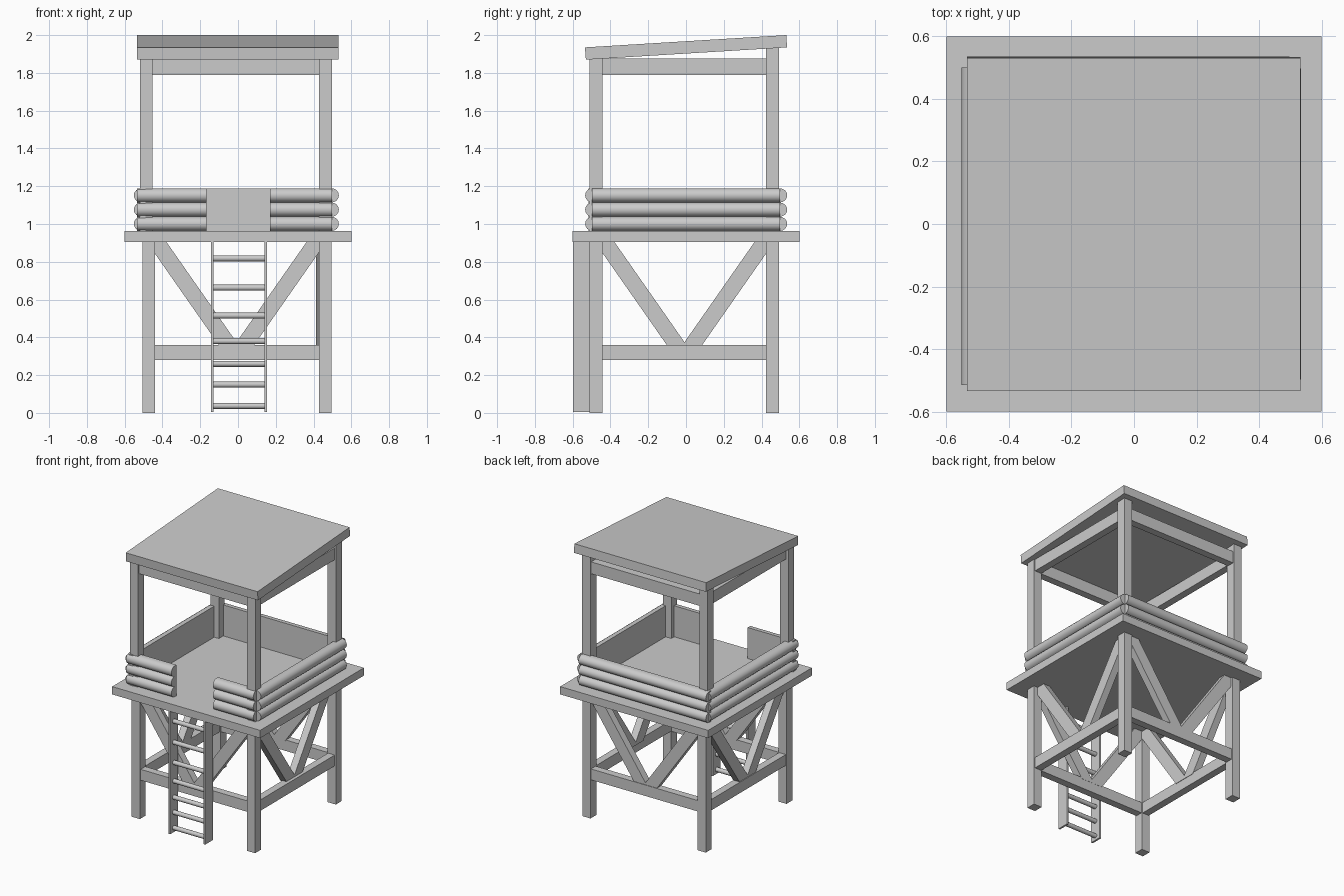
import bpy, math

if "Cube" in bpy.data.objects:
    bpy.data.objects.remove(bpy.data.objects["Cube"])


def prism(name, pts, axis, a, b, smooth=False):
    """Extrude a 2D profile along x (profile y,z) or y (profile x,z)."""
    def put(p, t):
        return (t, p[0], p[1]) if axis == 'x' else (p[0], t, p[1])
    n = len(pts)
    verts = [put(p, a) for p in pts] + [put(p, b) for p in pts]
    faces = [tuple(range(n)), tuple(range(2 * n - 1, n - 1, -1))]
    faces += [((i + 1) % n, i, n + i, n + (i + 1) % n) for i in range(n)]
    me = bpy.data.meshes.new(name)
    me.from_pydata(verts, [], faces)
    ob = bpy.data.objects.new(name, me)
    bpy.context.collection.objects.link(ob)
    bpy.context.view_layer.objects.active = ob
    ob.select_set(True)
    bpy.ops.object.mode_set(mode='EDIT')
    bpy.ops.mesh.select_all(action='SELECT')
    bpy.ops.mesh.normals_make_consistent(inside=False)
    bpy.ops.object.mode_set(mode='OBJECT')
    if smooth:
        bpy.ops.object.shade_smooth_by_angle(angle=math.radians(35))
    ob.select_set(False)
    return ob


def box(name, x0, x1, y0, y1, z0, z1):
    return prism(name, [(x0, z0), (x1, z0), (x1, z1), (x0, z1)], 'y', y0, y1)


# Platform and sloping roof
box("platform", -0.6, 0.6, -0.6, 0.6, 0.905, 0.962)
prism("roof", [(-0.53, 1.87), (0.535, 1.935), (0.531, 2.0), (-0.535, 1.935)],
      'x', -0.535, 0.533)

# Lower and upper posts
for x in (-0.472, 0.463):
    for y, top in ((-0.476, 1.885), (0.458, 1.945)):
        box("lower_post", x - .033, x + .033, y - .034, y + .034, 0, 0.92)
        xu = x - 0.014 if x < 0 else x
        box("upper_post", xu - .034, xu + .034, y - .034, y + .034, 0.95, top)

# Horizontal beams: lower ring and roof ring
for label, z0, z1 in (("lower_beam", 0.28, 0.36), ("roof_beam", 1.79, 1.877)):
    for y in (-0.472, 0.458):
        box(label, -0.46, 0.45, y - .027, y + .027, z0, z1)
    for x in (-0.472, 0.46):
        box(label, x - .027, x + .027, -0.46, 0.45, z0, z1)

# V braces on all four sides
H = 0.052
for axis, spots in (('y', (-0.47, 0.455)), ('x', (-0.468, 0.438))):
    for c in spots:
        for s in (-1, 1):
            top, low = s * 0.43 - 0.008, s * 0.035 - 0.008
            prism("brace", [(top - H, 0.915), (top + H, 0.915),
                            (low + H, 0.35), (low - H, 0.35)],
                  axis, c - 0.026, c + 0.026)


# Half-log walls: three stacked bulges with a flat inner face
def log_wall(name, inner, edge, bulge, axis, a, b):
    pts = [(inner, 0.962)]
    r = 0.0377
    for k in range(3):
        zc = 0.963 + r + 2 * r * k
        for i in range(9 if k == 2 else 8):
            t = -math.pi / 2 + math.pi * i / 8
            pts.append((edge + bulge * math.cos(t), zc + r * math.sin(t)))
    pts.append((inner, 0.963 + 6 * r))
    prism(name, pts, axis, a, b, smooth=True)


log_wall("right_log_wall", 0.475, 0.495, 0.039, 'y', -0.497, 0.497)
log_wall("left_log_wall", -0.49, -0.51, -0.042, 'y', -0.515, 0.5)
log_wall("back_log_wall", 0.475, 0.495, 0.041, 'x', -0.535, 0.497)
log_wall("front_left_log_wall", -0.475, -0.495, -0.039, 'x', -0.535, -0.167)
log_wall("front_right_log_wall", -0.475, -0.495, -0.039, 'x', 0.17, 0.497)

# Ladder
box("ladder_rail", -0.144, -0.131, -0.598, -0.51, 0.005, 0.907)
box("ladder_rail", 0.14, 0.153, -0.598, -0.51, 0.005, 0.907)
for z in (0.037, 0.15, 0.26, 0.38, 0.515, 0.663, 0.818):
    ring = [(-0.555 + 0.016 * math.cos(i * math.pi / 6),
             z + 0.016 * math.sin(i * math.pi / 6)) for i in range(12)]
    prism("ladder_rung", ring, 'x', -0.135, 0.143, smooth=True)
